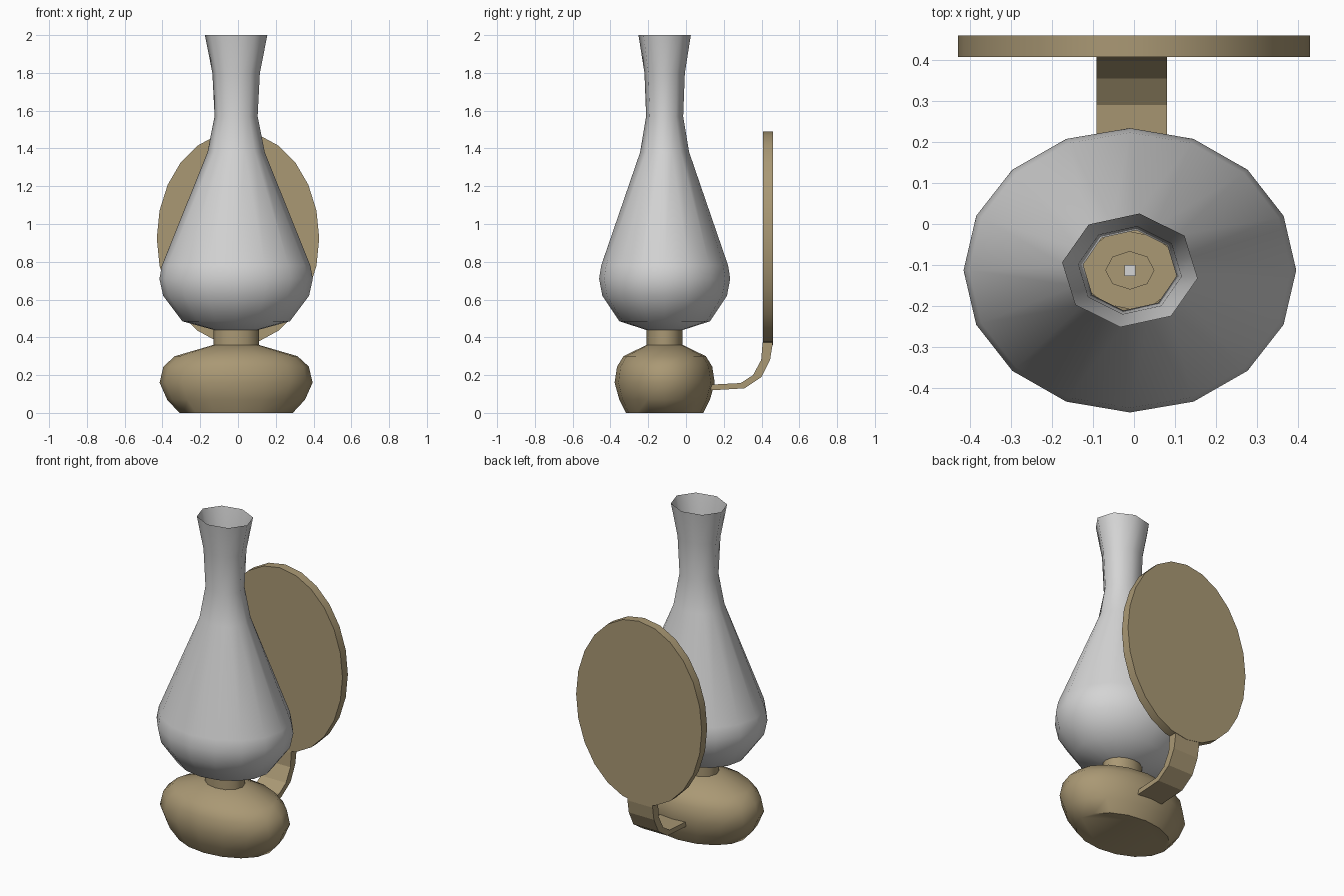
import bpy, bmesh
from math import cos, sin, pi, radians

if "Cube" in bpy.data.objects:
    bpy.data.objects.remove(bpy.data.objects["Cube"])

CX, CY = -0.01, -0.113          # lamp axis


def material(name, rgb):
    m = bpy.data.materials.new(name)
    m.diffuse_color = (*rgb, 1)
    m.use_nodes = True
    m.node_tree.nodes["Principled BSDF"].inputs["Base Color"].default_value = m.diffuse_color
    return m


BRASS = material("aged brass", (0.40, 0.315, 0.175))
GLASS = material("pale grey glass", (0.66, 0.66, 0.66))


def finish(name, bm, mat, angle, fix_normals=True):
    if fix_normals:
        bmesh.ops.recalc_face_normals(bm, faces=bm.faces)
    me = bpy.data.meshes.new(name)
    bm.to_mesh(me)
    bm.free()
    me.materials.append(mat)
    ob = bpy.data.objects.new(name, me)
    bpy.context.collection.objects.link(ob)
    if angle:
        me.shade_smooth()
        me.set_sharp_from_angle(angle=radians(angle))
    return ob


def lathe(name, rows, n, mat, angle, cap=True):
    """Oval rings (z, x radius, y radius, turn in degrees, halve):
    halve flattens every other point so the ring has n/2 sides."""
    bm = bmesh.new()
    rings = []
    for z, rx, ry, turn, halve in rows:
        ring = []
        for i in range(n):
            a = 2 * pi * i / n + radians(turn)
            k = cos(2 * pi / n) if halve and i % 2 else 1
            ring.append(bm.verts.new((CX + rx * k * cos(a), CY + ry * k * sin(a), z)))
        rings.append(ring)
    for lo, hi in zip(rings, rings[1:]):
        for i in range(n):
            j = (i + 1) % n
            bm.faces.new((lo[i], lo[j], hi[j], hi[i]))
    if cap:
        bm.faces.new(rings[0][::-1])
        bm.faces.new(rings[-1])
    return finish(name, bm, mat, angle, fix_normals=cap)


def prism(name, profile, depth, mat, angle):
    """Extrude a flat outline of 3D points along a vector."""
    bm = bmesh.new()
    face = bm.faces.new([bm.verts.new(p) for p in profile])
    out = bmesh.ops.extrude_face_region(bm, geom=[face], use_keep_orig=True)
    verts = [v for v in out["geom"] if isinstance(v, bmesh.types.BMVert)]
    bmesh.ops.translate(bm, verts=verts, vec=depth)
    return finish(name, bm, mat, angle)


# oil reservoir: squat oval body
lathe("oil_reservoir", [
    (0.00, 0.300, 0.205, 0, 0), (0.07, 0.365, 0.240, 0, 0),
    (0.16, 0.405, 0.265, 0, 0), (0.245, 0.385, 0.252, 0, 0),
    (0.30, 0.325, 0.218, 0, 0), (0.36, 0.120, 0.095, 0, 0)],
    16, BRASS, 50)

# burner collar and the wick tube standing inside the glass
lathe("burner_collar", [(0.35, 0.12, 0.095, 0, 0), (0.45, 0.12, 0.095, 0, 0)],
      12, BRASS, 40)
lathe("wick_tube", [(0.44, 0.06, 0.047, 0, 0), (0.50, 0.06, 0.047, 0, 0)],
      8, BRASS, 30)
lathe("wick", [(0.49, 0.019, 0.019, 45, 0), (0.54, 0.019, 0.019, 45, 0)],
      4, GLASS, 0)

# glass chimney: 16-sided belly, 8-sided neck, open at both ends
lathe("glass_chimney", [
    (0.44, 0.120, 0.100, 0, 0), (0.485, 0.285, 0.240, 0, 0),
    (0.62, 0.386, 0.330, 0, 0), (0.71, 0.406, 0.347, 0, 0),
    (0.78, 0.393, 0.336, 0, 0), (1.38, 0.152, 0.130, -4, 1),
    (1.57, 0.115, 0.099, -8, 1), (1.80, 0.127, 0.108, -8, 1),
    (2.00, 0.167, 0.140, -8, 1)],
    16, GLASS, 80, cap=False)

# oval reflector plate behind the glass
prism("reflector_plate",
      [(0.43 * sin(2 * pi * i / 24), 0.407, 0.925 + 0.565 * cos(2 * pi * i / 24))
       for i in range(24)],
      (0, 0.053, 0), BRASS, 40)

# bent strap joining reservoir and reflector
strap = [(0.08, 0.12), (0.14, 0.12), (0.31, 0.13), (0.40, 0.19), (0.445, 0.28),
         (0.458, 0.36), (0.458, 0.39), (0.409, 0.39), (0.405, 0.365),
         (0.398, 0.28), (0.355, 0.20), (0.29, 0.158), (0.14, 0.15), (0.08, 0.15)]
prism("reflector_strap", [(-0.092, y, z) for y, z in strap], (0.172, 0, 0), BRASS, 0)
